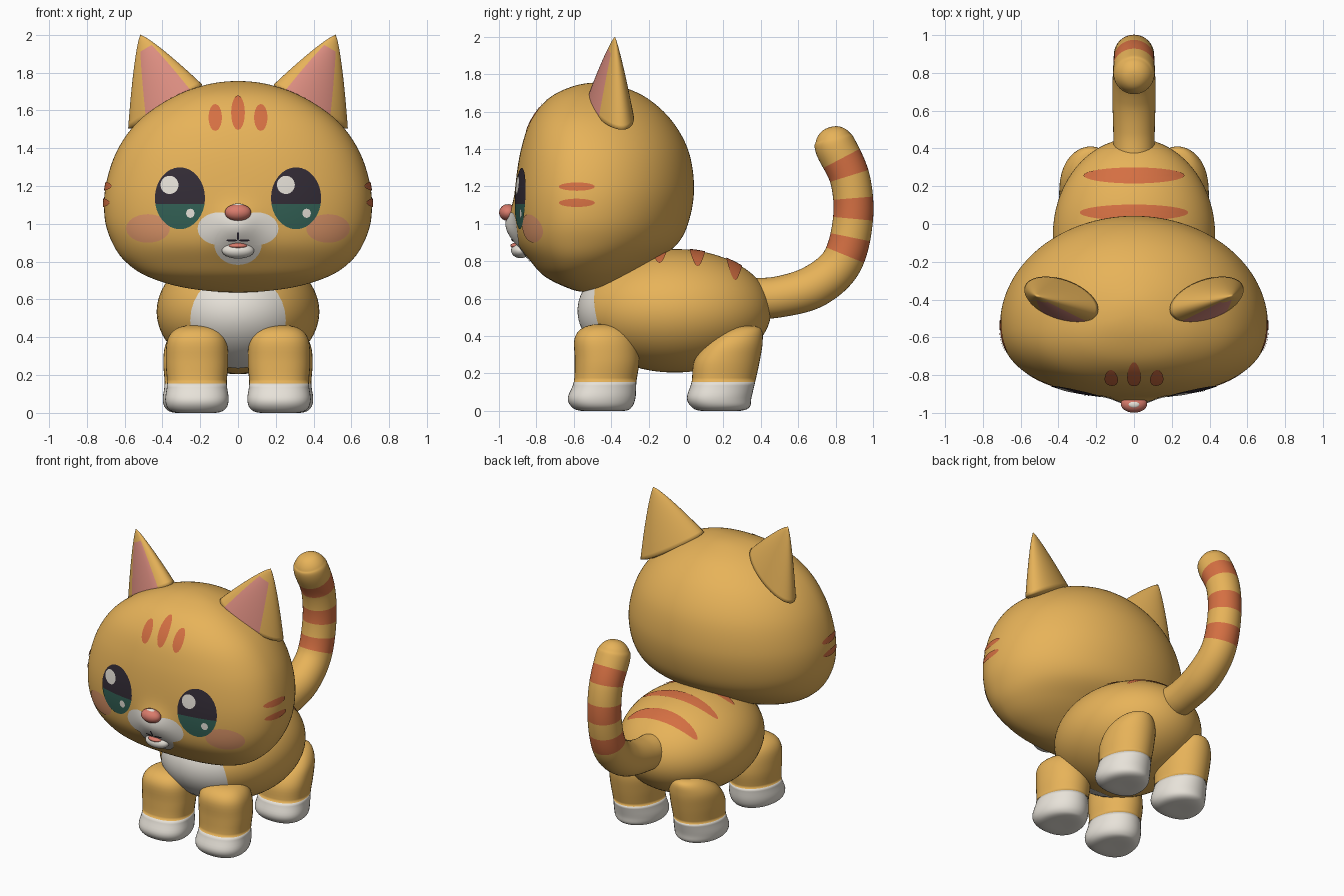
import bpy, bmesh
from math import sin, cos, pi, exp, sqrt, copysign
from mathutils import Vector

cube = bpy.data.objects.get("Cube")
if cube:
    bpy.data.objects.remove(cube, do_unlink=True)


def material(name, *rgb):
    m = bpy.data.materials.new(name)
    m.use_nodes = True
    m.diffuse_color = (*rgb, 1)
    m.node_tree.nodes["Principled BSDF"].inputs["Base Color"].default_value = (*rgb, 1)
    return m


FUR = material("ginger_fur", .80, .45, .10)
WHITE = material("cream_white", .83, .79, .72)
STRIPE = material("rust_stripe", .66, .16, .055)
PINK = material("ear_pink", .72, .27, .22)
NOSE = material("nose_pink", .70, .20, .15)
BLUSH = material("cheek_blush", .74, .31, .145)
DARK = material("eye_dark", .033, .025, .037)
TEAL = material("eye_teal", .032, .117, .09)


# ---- general helpers ----
def loft(name, rings, mats, rule=None, cut=None, outward=None, lift=0):
    """Skin closed rings; colour by rule(ring, segment) or below a cut height."""
    bm = bmesh.new()
    vs = [[bm.verts.new(p) for p in ring] for ring in rings]
    n = len(rings[0])
    for i in range(len(rings) - 1):
        for j in range(n):
            k = (j + 1) % n
            f = bm.faces.new((vs[i][j], vs[i][k], vs[i + 1][k], vs[i + 1][j]))
            f.material_index = rule(i, j) if rule else 0
    bmesh.ops.remove_doubles(bm, verts=bm.verts, dist=1e-5)
    if outward is None:
        bmesh.ops.recalc_face_normals(bm, faces=bm.faces)
    else:
        bm.normal_update()
        if sum(f.normal.dot(outward) * f.calc_area() for f in bm.faces) < 0:
            bmesh.ops.reverse_faces(bm, faces=bm.faces)
        bm.normal_update()
        for v, nrm in [(v, v.normal.copy()) for v in bm.verts]:
            v.co += nrm * lift
    if cut is not None:
        bmesh.ops.bisect_plane(bm, geom=bm.verts[:] + bm.edges[:] + bm.faces[:],
                               plane_co=(0, 0, cut), plane_no=(0, 0, 1))
        for f in bm.faces:
            f.material_index = int(f.calc_center_median().z < cut)
    return finish(name, bm, mats)


def finish(name, bm, mats):
    for f in bm.faces:
        f.smooth = True
    me = bpy.data.meshes.new(name)
    bm.to_mesh(me)
    bm.free()
    for m in mats:
        me.materials.append(m)
    ob = bpy.data.objects.new(name, me)
    bpy.context.scene.collection.objects.link(ob)
    return ob


def ellipsoid(name, mat, centre, radii, seg=32):
    bm = bmesh.new()
    bmesh.ops.create_uvsphere(bm, u_segments=seg, v_segments=seg * 5 // 8, radius=1)
    for v in bm.verts:
        v.co = Vector(centre) + Vector(a * b for a, b in zip(v.co, radii))
    return finish(name, bm, [mat])


def plate(name, mats, surface, cu, cv, ru, rv, outward, lift=.005, cut=None):
    """Thin elliptical patch that follows a surface."""
    rings = [[surface(cu + ru * k / 8 * cos(2 * pi * j / 32),
                      cv + rv * k / 8 * sin(2 * pi * j / 32)) for j in range(32)]
             for k in range(9)]
    return loft(name, rings, mats, cut=cut, outward=Vector(outward), lift=lift)


def catmull(padded, t):
    i = min(int(t), len(padded) - 4)
    u = t - i
    return [b + .5 * u * (c - a + u * (2 * a - 5 * b + 4 * c - d + u * (3 * (b - c) + d - a)))
            for a, b, c, d in zip(*padded[i:i + 4])]


def pad(rows):
    """Mirror the neighbours of both poles so the ends are round."""
    def ghost(r):
        return (r[0], -r[1], r[3], r[2])
    return [ghost(rows[1])] + rows + [ghost(rows[-2])]


POW = 2.3


def section(row, a, x0=0):
    """Horizontal section from height, half width, front and back."""
    z, w, f, b = row
    m = f + .4 * (b - f)
    e = 2 / POW if sin(a) < 0 else 1
    x = w * copysign(abs(cos(a)) ** e, cos(a))
    y = m + (m - f if sin(a) < 0 else b - m) * copysign(abs(sin(a)) ** e, sin(a))
    return Vector((x0 + x, y, z))


def bump(x, z):
    return .05 * exp(-(x / .11) ** 2 - ((z - .99) / .1) ** 2)


# ---- head: rows of height, half width, front, back ----
HEAD = pad([(1.755, 0, -.475, -.475), (1.735, .17, -.605, -.35), (1.67, .345, -.735, -.205),
            (1.55, .52, -.83, -.075), (1.39, .638, -.884, .013), (1.2, .70, -.912, .043),
            (1.03, .705, -.914, .02), (.90, .665, -.892, -.04), (.80, .595, -.83, -.165),
            (.72, .475, -.757, -.295), (.66, .27, -.64, -.42), (.637, 0, -.545, -.545)])
SPANS = len(HEAD) - 3


def head_point(t, a):
    p = section(catmull(HEAD, t), a)
    if sin(a) < 0:
        p.y -= bump(p.x, p.z)
    return p


loft("head", [[head_point(i / 8, 2 * pi * j / 128) for j in range(128)]
              for i in range(SPANS * 8 + 1)], [FUR])


def head_row(z):
    lo, hi = 0, SPANS
    for _ in range(30):
        mid = (lo + hi) / 2
        if catmull(HEAD, mid)[0] > z:
            lo = mid
        else:
            hi = mid
    return catmull(HEAD, lo)


def face(x, z):
    _, w, f, b = head_row(z)
    m = f + .4 * (b - f)
    k = min(1, abs(x / w))
    return Vector((x, m - (m - f) * (1 - k ** POW) ** (1 / POW) - bump(x, z), z))


def cheek(side):
    def surface(y, z):
        _, w, f, b = head_row(z)
        m = f + .4 * (b - f)
        d, p = (m - f, POW) if y < m else (b - m, 2)
        return Vector((side * w * (1 - min(1, abs(y - m) / d) ** p) ** (1 / p), y, z))
    return surface


FRONT = (0, -1, 0)

# ---- face markings ----
for side, label in ((1, "left"), (-1, "right")):
    ex = .306 * side
    plate(label + "_eye", [DARK, TEAL], face, ex, 1.135, .132, .163, FRONT, .005, cut=1.105)
    plate(label + "_eye_glint", [WHITE], face, ex - .054, 1.205, .047, .048, FRONT, .008)
    plate(label + "_eye_sparkle", [WHITE], face, ex + .055, 1.056, .022, .024, FRONT, .008)
    plate(label + "_blush", [BLUSH], face, .475 * side, .976, .115, .075, FRONT, .003)
    plate(label + "_brow_stripe", [STRIPE], face, .12 * side, 1.56, .035, .07, FRONT)
    plate(label + "_muzzle_patch", [WHITE], face, .1 * side, .975, .113, .085, FRONT, .004)
    plate(label + "_mouth_line", [DARK], face, .033 * side, .916, .028, .006, FRONT, .007)
    for z, which in ((1.198, "upper"), (1.112, "lower")):
        plate(f"{label}_{which}_cheek_stripe", [STRIPE], cheek(side),
              -.583, z, .095, .022, (side, 0, 0))
plate("middle_brow_stripe", [STRIPE], face, 0, 1.585, .036, .09, FRONT)
plate("chin_patch", [WHITE], face, 0, .895, .125, .11, FRONT, .004)
plate("lip_line", [DARK], face, 0, .938, .006, .022, FRONT, .007)
ellipsoid("nose", NOSE, (0, -.952, 1.06), (.07, .047, .045))
ellipsoid("nose_shine", WHITE, (0, -.955, 1.098), (.03, .018, .009))
ellipsoid("lower_lip", WHITE, (0, -.885, .858), (.085, .05, .042))
ellipsoid("tongue", NOSE, (0, -.905, .883), (.05, .034, .016))

# ---- ears: leaning elliptical cones with a pink front ----
EAR = [(-.08, 0), (-.06, .6), (-.03, .88)] + [(k / 20, (1 - k / 20) ** .85) for k in range(21)]


def ear_rule(i, j):
    a = 2 * pi * (j + .5) / 48
    return int(sin(a) > 0 and abs(cos(a)) < .62 and 0 <= EAR[i][0] < .79)


for side, label in ((1, "left"), (-1, "right")):
    base, tip = Vector((.385 * side, -.40, 1.62)), Vector((.517 * side, -.38, 2))
    wide, deep = Vector((.195 * side, .04, -.115)), Vector((-.02 * side, -.115, .02))
    loft(label + "_ear",
         [[base.lerp(tip, t) + r * (wide * cos(2 * pi * j / 48) + deep * sin(2 * pi * j / 48))
           for j in range(48)] for t, r in EAR], [FUR, PINK], ear_rule)

# ---- body with chest patch and back stripes ----
CENTRE, RADII = Vector((0, -.06, .535)), Vector((.43, .515, .33))
ellipsoid("body", FUR, CENTRE, RADII, 72)


def chest(x, z):
    k = 1 - (x / RADII.x) ** 2 - ((z - CENTRE.z) / RADII.z) ** 2
    return Vector((x, CENTRE.y - RADII.y * sqrt(max(0, k)), z))


def back(x, y):
    k = 1 - (x / RADII.x) ** 2 - ((y - CENTRE.y) / RADII.y) ** 2
    return Vector((x, y, CENTRE.z + RADII.z * sqrt(max(0, k))))


plate("chest_patch", [WHITE], chest, 0, .49, .25, .25, FRONT)
for y, w, name in ((-.14, .27, "front"), (.06, .285, "middle"), (.255, .265, "rear")):
    plate(name + "_back_stripe", [STRIPE], back, 0, y, w, .042, (0, 0, 1))

# ---- legs with white paws ----
FORELEG = pad([(.465, 0, -.43, -.43), (.45, .10, -.54, -.33), (.39, .155, -.595, -.27),
               (.27, .165, -.595, -.25), (.155, .158, -.60, -.265), (.07, .168, -.632, -.27),
               (.02, .15, -.61, -.29), (0, .1, -.56, -.33), (0, 0, -.45, -.45)])
HINDLEG = pad([(.455, 0, .33, .33), (.44, .09, .23, .40), (.37, .15, .12, .41),
               (.27, .165, .045, .395), (.155, .158, .03, .37), (.07, .168, .005, .35),
               (.02, .15, .03, .34), (0, .1, .08, .29), (0, 0, .18, .18)])
for side, label in ((1, "left"), (-1, "right")):
    for rows, x, name in ((FORELEG, .217, "front_leg"), (HINDLEG, .23, "hind_leg")):
        loft(f"{label}_{name}",
             [[section(catmull(rows, i / 5), 2 * pi * j / 40, x * side) for j in range(40)]
              for i in range((len(rows) - 3) * 5 + 1)], [FUR, WHITE], cut=.155)

# ---- tail: rows of depth, height, radius, with bands ----
TAIL = [(.16, .6, .11), (.33, .6, .11), (.50, .61, .11), (.69, .668, .115), (.835, .80, .11),
        (.893, 1.027, .107), (.877, 1.24, .107), (.80, 1.41, .11), (.779, 1.466, .092),
        (.765, 1.503, .052), (.761, 1.514, 0), (.765, 1.503, -.052)]
STEPS = (len(TAIL) - 3) * 12
PATH = [catmull(TAIL, i / 12) for i in range(STEPS + 1)]


def tail_ring(i):
    y, z, r = PATH[i]
    p, q = PATH[max(i - 1, 0)], PATH[min(i + 1, STEPS)]
    along = Vector((0, q[0] - p[0], q[1] - p[1])).normalized()
    across = Vector((0, -along.z, along.y))
    return [Vector((0, y, z)) + r * (Vector((cos(a), 0, 0)) + across * sin(a))
            for a in (2 * pi * j / 40 for j in range(40))]


def tail_rule(i, j):
    z = (PATH[i][1] + PATH[i + 1][1]) / 2
    return int(any(abs(z - band) < .048 for band in (.88, 1.08, 1.305)))


loft("tail", [tail_ring(i) for i in range(STEPS + 1)], [FUR, STRIPE], tail_rule)
